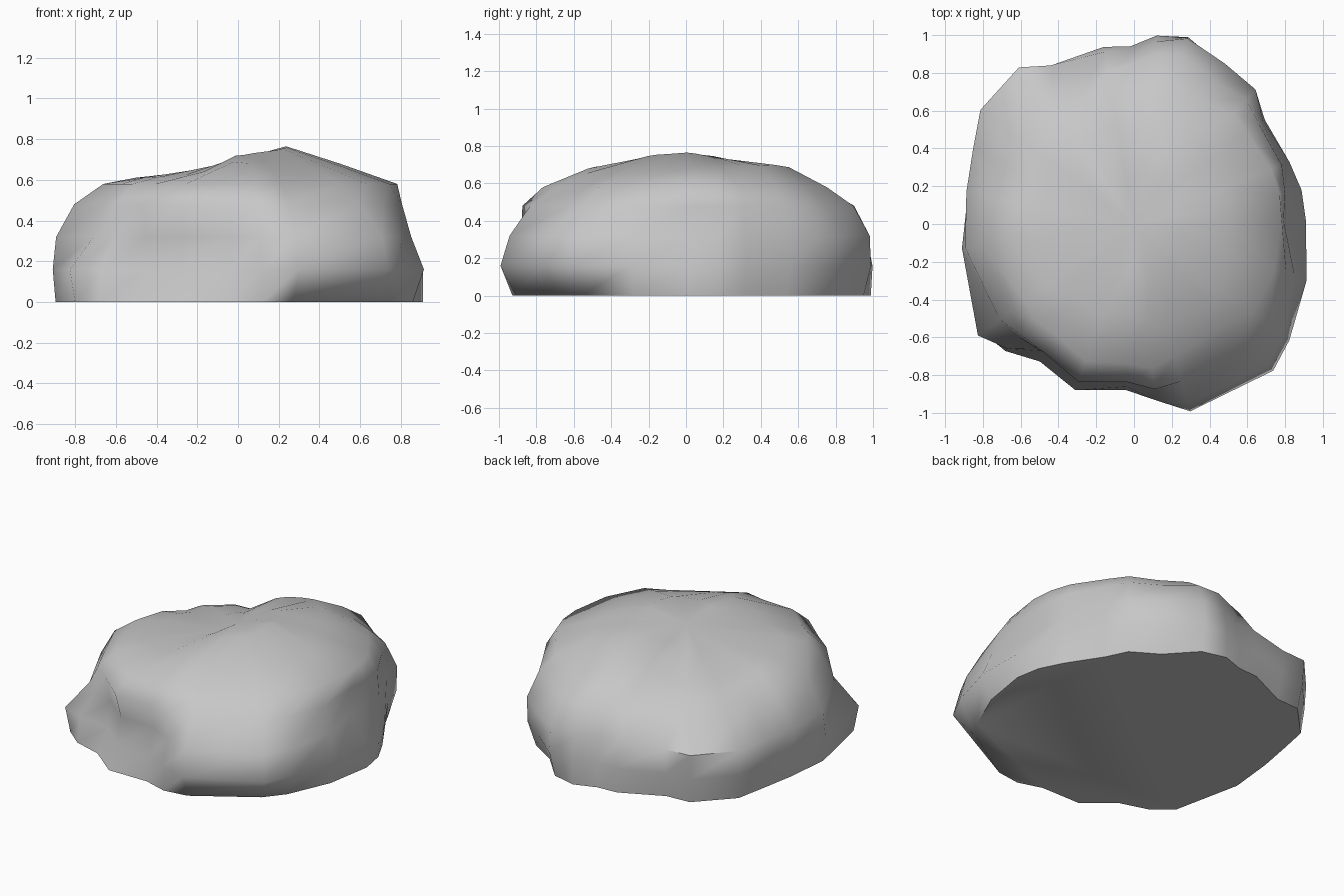
import bpy
import bmesh
import math

default_cube = bpy.data.objects.get("Cube")
if default_cube:
    bpy.data.objects.remove(default_cube, do_unlink=True)

# Widest outline of the boulder, counter-clockwise from the left side
OUTLINE = [
    (.91, .02), (.89, .18), (.83, .33), (.7, .56), (.65, .72), (.48, .85),
    (.29, 1), (.12, 1), (-.02, .94), (-.16, .94), (-.44, .84), (-.61, .83),
    (-.82, .61), (-.86, .4), (-.89, .17), (-.92, -.13), (-.84, -.6),
    (-.7, -.69), (-.5, -.73), (-.31, -.88), (-.04, -.88), (.12, -.95),
    (.3, -1), (.74, -.78), (.83, -.62), (.92, -.3),
]

# Flank rings: height, then outline scale at twelve even compass steps
FLANK = {
    0.00: (1, .97, .91, 1, .96, .96, .98, .95, 1, 1, .84, .9),
    0.16: (1, .99, .98, 1, .99, .98, .99, .99, .92, .98, 1, .99),
    0.32: (.88, .97, 1, .96, 1, .99, 1, .84, .9, .92, .96, .95),
    0.48: (.87, .96, .89, .9, .7, .73, .9, .76, .95, .95, .75, .88),
}

# Shoulder ring: outline scales and heights, dipping at the back right
SHOULDER_SCALE = (.86, .88, .77, .73, .62, .64, .73, .67, .82, .84, .6, .78)
SHOULDER_HEIGHT = (.58, .58, .58, .58, .52, .53, .58, .58, .58, .58, .58, .58)

# Crown rings: outline scale, then height at the same compass steps
CROWN = {
    0.55: (.68, .69, .7, .67, .55, .56, .61, .61, .62, .69, .62, .66),
    0.26: (.765, .75, .73, .69, .65, .63, .63, .64, .67, .72, .74, .755),
}
CROWN_CENTRE = (0, 0, .7)


def around(values, angle):
    """Blend evenly spaced values round the compass."""
    step = (angle % math.tau) / math.tau * len(values)
    i = int(step)
    t = step - i
    t = t * t * (3 - 2 * t)
    return values[i % len(values)] * (1 - t) + values[(i + 1) % len(values)] * t


def make_ring(bm, scales, heights):
    ring = []
    for x, y in OUTLINE:
        angle = math.atan2(y, x)
        s = around(scales, angle)
        ring.append(bm.verts.new((x * s, y * s, around(heights, angle))))
    return ring


bm = bmesh.new()
rings = [make_ring(bm, scales, (height,)) for height, scales in FLANK.items()]
rings.append(make_ring(bm, SHOULDER_SCALE, SHOULDER_HEIGHT))
rings += [make_ring(bm, (scale,), heights) for scale, heights in CROWN.items()]

# Skin the rings, cap the crown and close the flat base
count = len(OUTLINE)
for low, high in zip(rings, rings[1:]):
    for i in range(count):
        j = (i + 1) % count
        bm.faces.new((low[i], low[j], high[j], high[i]))
centre = bm.verts.new(CROWN_CENTRE)
for i in range(count):
    bm.faces.new((rings[-1][i], rings[-1][(i + 1) % count], centre))
bm.faces.new(list(reversed(rings[0])))
bmesh.ops.recalc_face_normals(bm, faces=bm.faces[:])

mesh = bpy.data.meshes.new("boulder")
bm.to_mesh(mesh)
bm.free()
boulder = bpy.data.objects.new("boulder", mesh)
bpy.context.collection.objects.link(boulder)

# Plain grey stone
stone = bpy.data.materials.new("grey_stone")
stone.use_nodes = True
colour = (.57, .57, .57, 1)
stone.diffuse_color = colour
stone.node_tree.nodes["Principled BSDF"].inputs["Base Color"].default_value = colour
mesh.materials.append(stone)

# Soft shading with a crisp base edge
bpy.ops.object.select_all(action="DESELECT")
boulder.select_set(True)
bpy.context.view_layer.objects.active = boulder
bpy.ops.object.shade_smooth_by_angle(angle=math.radians(60))
